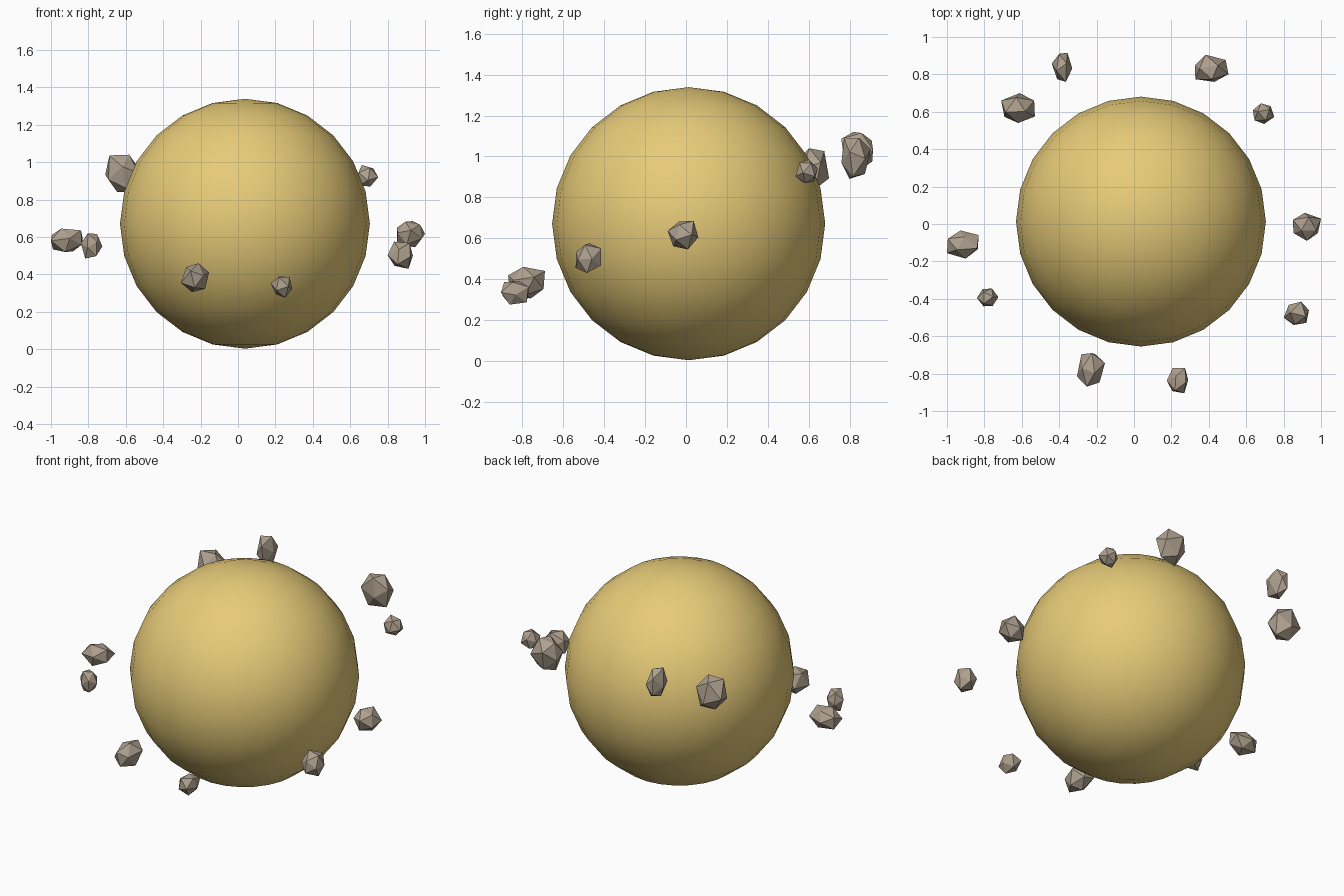
import bpy, bmesh, random
from mathutils import Vector, Euler

if "Cube" in bpy.data.objects:
    bpy.data.objects.remove(bpy.data.objects["Cube"])


def material(name, rgb):
    m = bpy.data.materials.new(name)
    m.diffuse_color = (*rgb, 1)
    m.use_nodes = True
    m.node_tree.nodes["Principled BSDF"].inputs["Base Color"].default_value = m.diffuse_color
    return m


gold = material("gold", (0.80, 0.60, 0.19))
stone = material("stone", (0.42, 0.35, 0.27))

# planet: smooth low-poly sphere
bpy.ops.mesh.primitive_uv_sphere_add(segments=24, ring_count=12, radius=0.668,
                                     location=(0.037, 0.013, 0.671))
planet = bpy.context.object
planet.name = "planet"
bpy.ops.object.shade_smooth()
planet.data.materials.append(gold)


def rock(name, lo, hi, seed):
    """Faceted, slightly irregular icosahedron fitted to a bounding box."""
    rng = random.Random(seed)
    bm = bmesh.new()
    bmesh.ops.create_icosphere(bm, subdivisions=1, radius=1)
    turn = Euler([rng.uniform(0, 6.28) for _ in range(3)]).to_matrix()
    for v in bm.verts:
        v.co = turn @ (v.co * rng.uniform(0.86, 1.14))
    centre = Vector([(a + b) / 2 for a, b in zip(lo, hi)])
    for i in range(3):
        vals = [v.co[i] for v in bm.verts]
        low, span = min(vals), max(vals) - min(vals)
        for v in bm.verts:
            v.co[i] = lo[i] + (v.co[i] - low) / span * (hi[i] - lo[i]) - centre[i]
    mesh = bpy.data.meshes.new(name)
    bm.to_mesh(mesh)
    bm.free()
    mesh.materials.append(stone)
    ob = bpy.data.objects.new(name, mesh)
    ob.location = centre
    bpy.context.collection.objects.link(ob)


# tilted ring of orbiting rocks: lower and upper corner of each
rocks = [
    ((0.85, -0.09, 0.545), (1.00, 0.06, 0.685)),
    ((0.635, 0.535, 0.87), (0.75, 0.645, 0.985)),
    ((0.325, 0.76, 0.89), (0.505, 0.905, 1.09)),
    ((-0.44, 0.76, 0.94), (-0.33, 0.915, 1.12)),
    ((-0.71, 0.54, 0.84), (-0.53, 0.70, 1.04)),
    ((-1.00, -0.185, 0.52), (-0.83, -0.035, 0.645)),
    ((-0.84, -0.44, 0.485), (-0.725, -0.345, 0.62)),
    ((-0.305, -0.87, 0.305), (-0.155, -0.69, 0.46)),
    ((0.175, -0.905, 0.275), (0.29, -0.77, 0.39)),
    ((0.80, -0.54, 0.43), (0.935, -0.415, 0.575)),
]
for n, (lo, hi) in enumerate(rocks, 1):
    rock(f"ring_rock_{n}", lo, hi, n)
